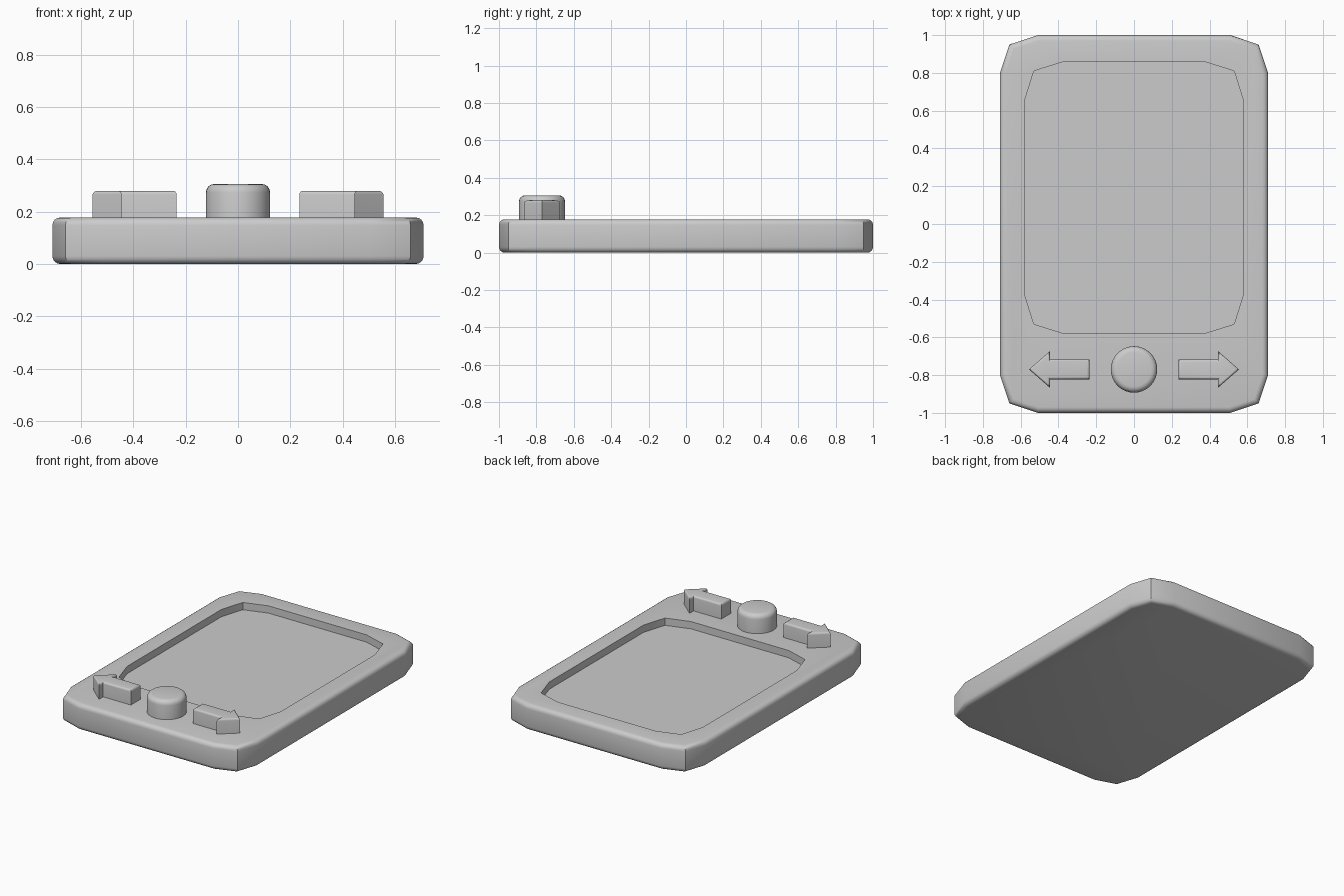
import bpy, bmesh, math

if "Cube" in bpy.data.objects:
    bpy.data.objects.remove(bpy.data.objects["Cube"])


def prism(name, outline, z0, z1, bevel=0.0, both=False):
    """Extrude a flat outline and round its top (and bottom) rim."""
    bm = bmesh.new()
    base = bm.faces.new([bm.verts.new((x, y, z0)) for x, y in outline])
    ext = bmesh.ops.extrude_face_region(bm, geom=[base], use_keep_orig=True)
    for v in [g for g in ext["geom"] if isinstance(g, bmesh.types.BMVert)]:
        v.co.z = z1
    bmesh.ops.recalc_face_normals(bm, faces=bm.faces)
    if bevel:
        rims = [z1, z0] if both else [z1]
        edges = [e for e in bm.edges
                 if any(all(abs(v.co.z - z) < 1e-5 for v in e.verts) for z in rims)]
        bmesh.ops.bevel(bm, geom=edges, offset=bevel, segments=4, profile=0.5,
                        affect='EDGES', clamp_overlap=True)
    me = bpy.data.meshes.new(name)
    bm.to_mesh(me)
    bm.free()
    ob = bpy.data.objects.new(name, me)
    bpy.context.collection.objects.link(ob)
    return ob


def smooth(ob):
    bpy.ops.object.select_all(action='DESELECT')
    ob.select_set(True)
    bpy.context.view_layer.objects.active = ob
    bpy.ops.object.shade_smooth_by_angle(angle=math.radians(30))


def rounded_rect(w, h, cy, long=0.20, short=0.05):
    """Rectangle whose corners are cut by two facets each."""
    q = [(w, h - long), (w - short, h - short), (w - long, h)]
    half = q + [(-x, y) for x, y in reversed(q)]
    return [(x, y + cy) for x, y in half + [(-x, -y) for x, y in half]]


# Case with a sunken screen
case = prism("case", rounded_rect(0.71, 1.0, 0), 0, 0.178, 0.03, both=True)
cutter = prism("screen_cutter", rounded_rect(0.58, 0.72, 0.14, 0.21), 0.128, 0.4)
cutter.hide_render = True
mod = case.modifiers.new("screen_recess", 'BOOLEAN')
mod.operation = 'DIFFERENCE'
mod.solver = 'EXACT'
mod.object = cutter
bpy.context.view_layer.objects.active = case
bpy.ops.object.modifier_apply(modifier=mod.name)
bpy.data.objects.remove(cutter)
smooth(case)

# Round centre button
cy = -0.77
circle = [(0.123 * math.cos(a), cy + 0.123 * math.sin(a))
          for a in (2 * math.pi * i / 32 for i in range(32))]
smooth(prism("round_button", circle, 0.16, 0.306, 0.032))

# Arrow buttons, mirrored left and right
arrow = [(0.235, -0.052), (0.445, -0.052), (0.445, -0.097), (0.556, 0),
         (0.445, 0.097), (0.445, 0.052), (0.235, 0.052)]
for side, s in (("right", 1), ("left", -1)):
    smooth(prism(f"{side}_arrow_button", [(s * x, cy + y) for x, y in arrow],
                 0.16, 0.28, 0.018))
